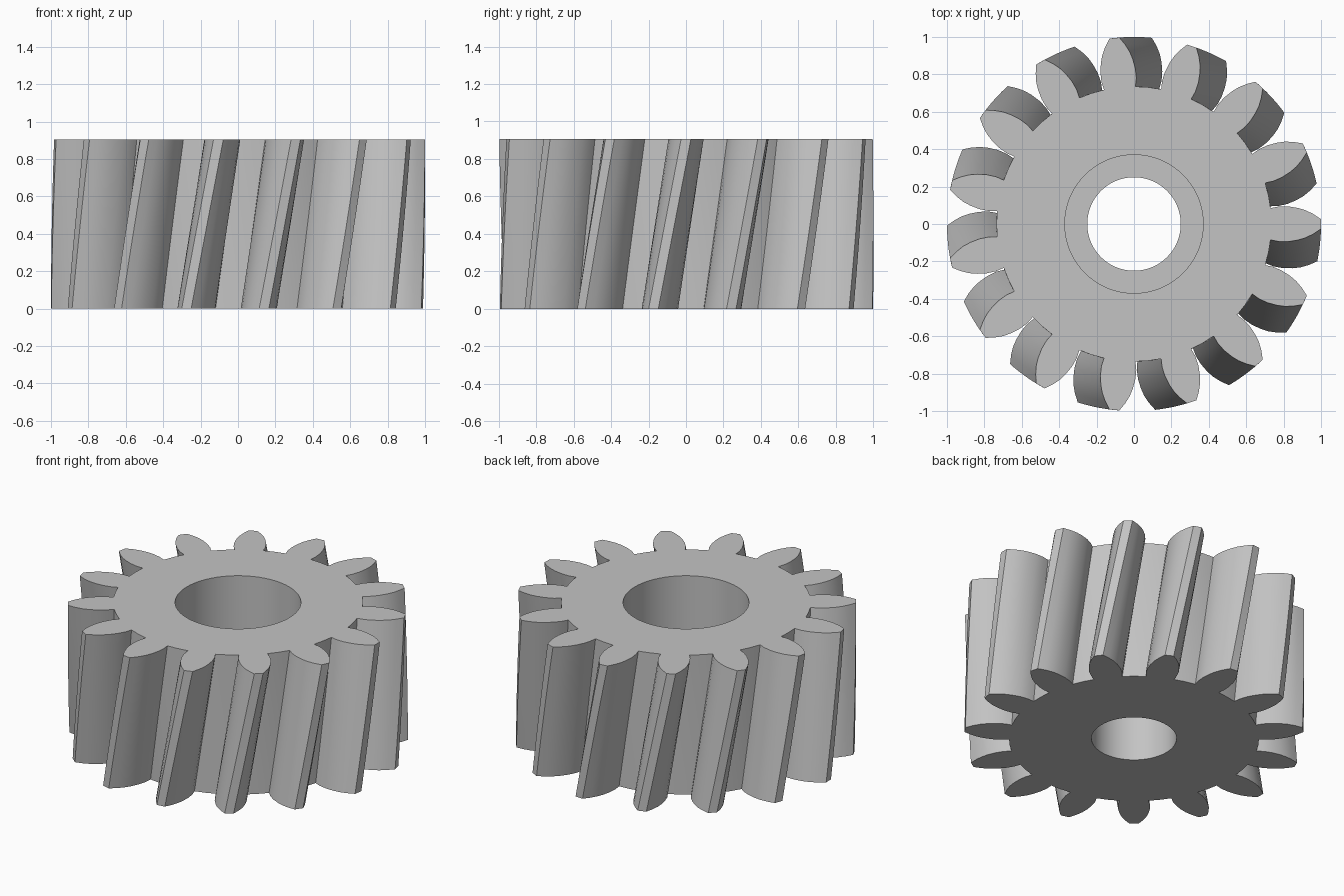
import bpy
import bmesh
from math import radians, cos, sin, tau

if "Cube" in bpy.data.objects:
    bpy.data.objects.remove(bpy.data.objects["Cube"], do_unlink=True)

TEETH = 15
HEIGHT = 0.905
TWIST = radians(10)
SLICES = 12
LEDGE_Z = 0.42
BORE_R, RECESS_R = 0.25, 0.37

# Tooth flank: radius and half-angle in degrees, from root to tip
FLANK = [(0.735, 6.6), (0.78, 6.9), (0.83, 6.5), (0.88, 5.6),
         (0.92, 4.6), (0.96, 3.2), (1.0, 1.5)]


def gear_outline():
    """Polar outline of the gear, counterclockwise."""
    pitch = 360 / TEETH
    points = []
    for k in range(TEETH):
        points += [(r, radians(k * pitch - a)) for r, a in FLANK]
        points += [(r, radians(k * pitch + a)) for r, a in reversed(FLANK)]
        points.append((FLANK[0][0], radians((k + 0.5) * pitch)))
    return points


def circle(radius, count=72):
    return [(radius, tau * i / count) for i in range(count)]


def add_ring(bm, outline, z, turn=0.0):
    return [bm.verts.new((r * cos(a + turn), r * sin(a + turn), z))
            for r, a in outline]


def bridge(bm, low, high):
    n = len(low)
    for i in range(n):
        j = (i + 1) % n
        bm.faces.new((low[i], low[j], high[j], high[i]))


def fill_between(bm, outer, inner):
    """Flat face region bounded by an outer ring and a hole."""
    edges = [bm.edges.get((ring[i - 1], ring[i]))
             for ring in (outer, inner) for i in range(len(ring))]
    bmesh.ops.triangle_fill(bm, edges=edges, use_beauty=True)


bm = bmesh.new()

# Helical toothed wall
outline = gear_outline()
wall = [add_ring(bm, outline, HEIGHT * s / SLICES, TWIST * (s / SLICES - 1))
        for s in range(SLICES + 1)]
for low, high in zip(wall, wall[1:]):
    bridge(bm, low, high)

# Stepped bore: narrow below, wide recess above, flat ledge between
bore = [add_ring(bm, circle(r), z) for r, z in
        ((BORE_R, 0), (BORE_R, LEDGE_Z), (RECESS_R, LEDGE_Z), (RECESS_R, HEIGHT))]
for low, high in zip(bore, bore[1:]):
    bridge(bm, low, high)

# End faces
fill_between(bm, wall[0], bore[0])
fill_between(bm, wall[-1], bore[-1])
bmesh.ops.recalc_face_normals(bm, faces=bm.faces)

mesh = bpy.data.meshes.new("helical_gear")
bm.to_mesh(mesh)
bm.free()
gear = bpy.data.objects.new("helical_gear", mesh)
bpy.context.collection.objects.link(gear)

# Plain grey metal
colour = (0.55, 0.55, 0.55, 1)
grey = bpy.data.materials.new("light_grey")
grey.use_nodes = True
grey.diffuse_color = colour
grey.node_tree.nodes["Principled BSDF"].inputs["Base Color"].default_value = colour
mesh.materials.append(grey)

bpy.ops.object.select_all(action="DESELECT")
gear.select_set(True)
bpy.context.view_layer.objects.active = gear
bpy.ops.object.shade_smooth_by_angle(angle=radians(25))
